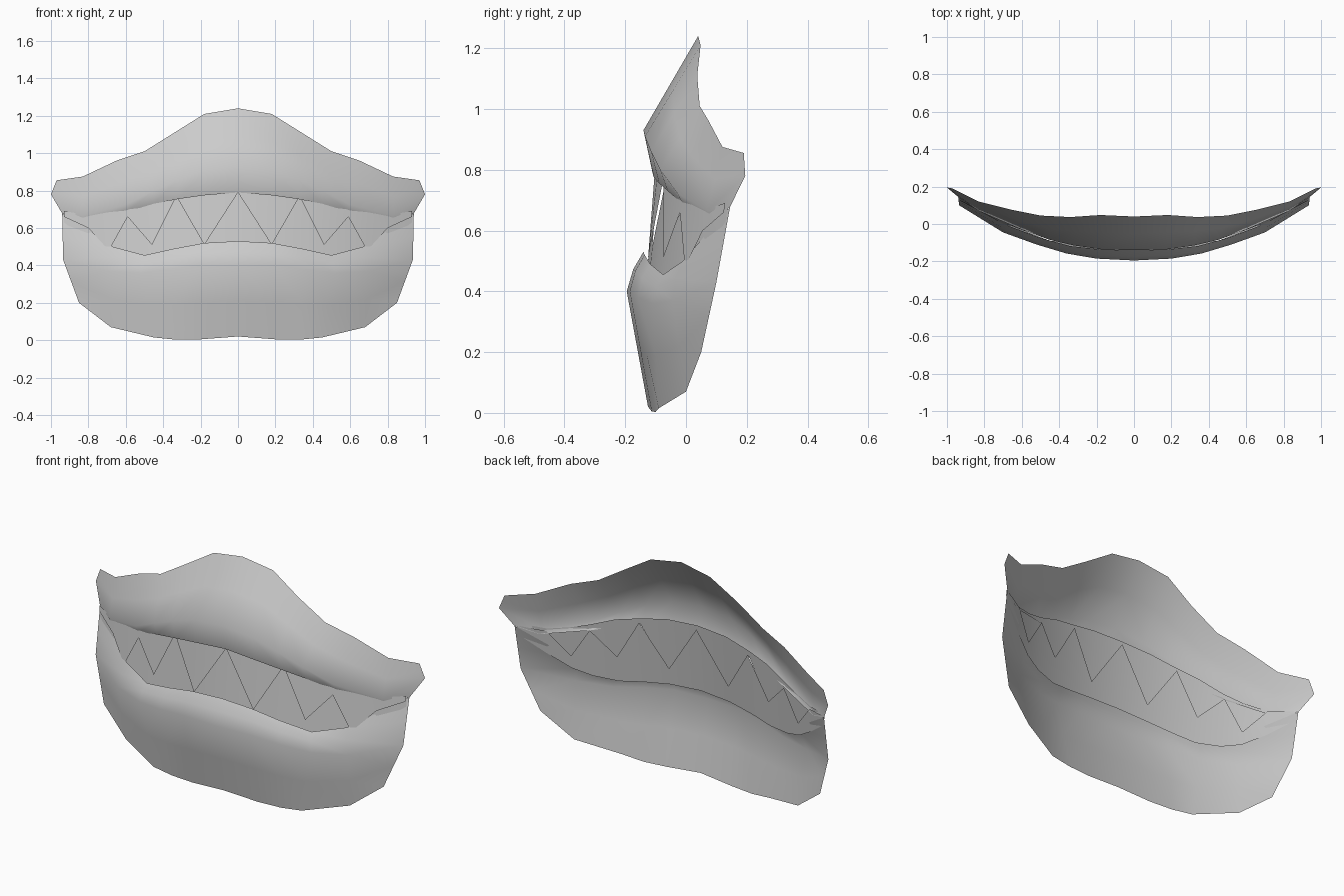
import bpy, math

if "Cube" in bpy.data.objects:
    bpy.data.objects.remove(bpy.data.objects["Cube"])


def strip_part(name, rows):
    """Loft half-width rows of points into a sheet and mirror it across x = 0."""
    n = len(rows[0])
    verts = [p for row in rows for p in row]
    faces = [(r * n + c, (r + 1) * n + c, (r + 1) * n + c + 1, r * n + c + 1)
             for r in range(len(rows) - 1) for c in range(n - 1)]
    mesh = bpy.data.meshes.new(name)
    mesh.from_pydata(verts, [], faces)
    obj = bpy.data.objects.new(name, mesh)
    bpy.context.collection.objects.link(obj)
    mod = obj.modifiers.new("Mirror", 'MIRROR')
    mod.use_clip = True
    bpy.context.view_layer.objects.active = obj
    obj.select_set(True)
    bpy.ops.object.modifier_apply(modifier=mod.name)
    bpy.ops.object.shade_smooth_by_angle(angle=math.radians(60))
    obj.select_set(False)
    return obj


def blend(a, b, t):
    return [tuple(p + (q - p) * t for p, q in zip(u, v)) for u, v in zip(a, b)]


# Upper lip: outer rim, front ridge, tucked-under edge
rim = [(0, .04, 1.24), (.18, .048, 1.21), (.34, .037, 1.11), (.5, .045, 1.01),
       (.65, .075, .96), (.83, .12, .875), (.97, .19, .855)]
ridge = [(0, -.14, .93), (.18, -.135, .91), (.32, -.115, .86), (.45, -.085, .80),
         (.6, -.03, .725), (.83, .07, .665), (1.0, .195, .78)]
tuck = [(0, -.11, .79), (.18, -.106, .775), (.32, -.088, .755), (.45, -.06, .73),
        (.6, -.008, .685), (.83, .085, .64), (.94, .145, .678)]
strip_part("upper_lip", [rim, blend(rim, ridge, .5), ridge, tuck])

# Lower lip: inner edge, front ridge, bottom rim
inner = [(0, -.14, .53), (.18, -.136, .52), (.34, -.118, .49), (.5, -.075, .455),
         (.67, -.01, .50), (.94, .145, .678)]
bulge = [(0, -.195, .40), (.2, -.185, .40), (.36, -.158, .38), (.52, -.11, .36),
         (.7, -.045, .37), (.935, .10, .43)]
chin = [(0, -.125, .02), (.2, -.113, .005), (.33, -.10, .003), (.45, -.09, .015),
        (.68, 0, .07), (.85, .05, .20)]
shoulder = [(x, y - .006, z + .008) for x, y, z in blend(inner, bulge, .5)]
shoulder[-1] = blend(inner, bulge, .5)[-1]
strip_part("lower_lip", [inner, shoulder, bulge, blend(bulge, chin, .5), chin])


# Interlocking pointed teeth: curved, leaning sheets with a zigzag edge
def teeth(name, base, zigzag, offset):
    xs = (0, .18, .33, .46, .59, .69, .80, .93)
    row = lambda zs: [(x, -.108 + .28 * x * x - .11 * (.79 - z) + offset, z)
                      for x, z in zip(xs, zs)]
    strip_part(name, [row(base), row(zigzag)])


teeth("upper_teeth", (.84, .83, .80, .77, .72, .69, .67, .69),
      (.79, .51, .77, .51, .66, .48, .60, .66), .005)
teeth("lower_teeth", (.47, .46, .44, .42, .43, .46, .53, .63),
      (.82, .55, .78, .56, .69, .53, .66, .68), .015)
